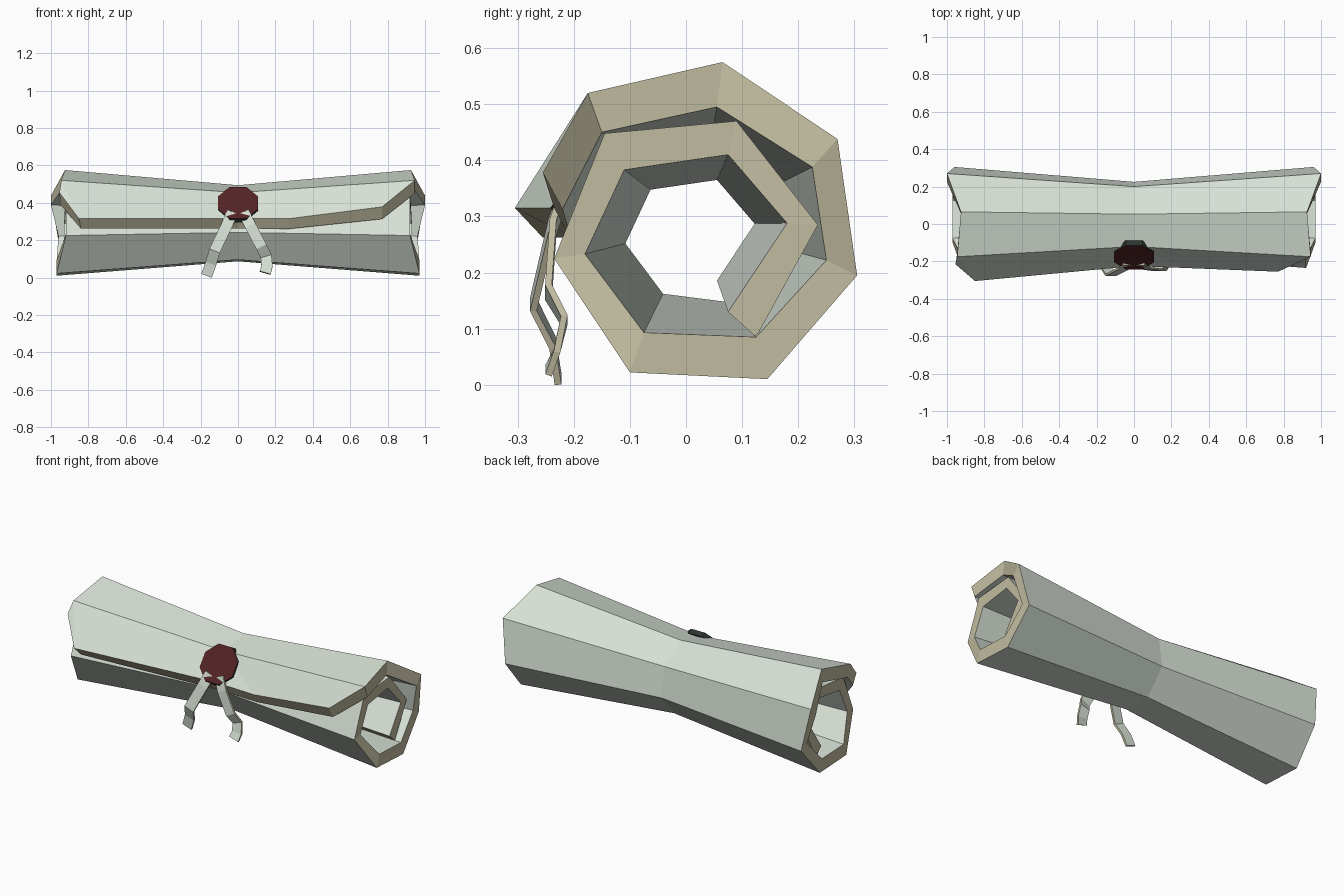
import bpy, bmesh, math
from mathutils import Vector, Matrix

if "Cube" in bpy.data.objects:
    bpy.data.objects.remove(bpy.data.objects["Cube"])


def material(name, rgb):
    m = bpy.data.materials.new(name)
    m.diffuse_color = (*rgb, 1)
    m.use_nodes = True
    m.node_tree.nodes["Principled BSDF"].inputs["Base Color"].default_value = m.diffuse_color
    return m


PAPER = material("pale_paper", (0.68, 0.75, 0.67))
EDGE = material("tan_paper_edge", (0.53, 0.50, 0.35))
WAX = material("dark_red_wax", (0.085, 0.017, 0.019))
RIM = material("dark_seal_rim", (0.025, 0.035, 0.032))


def finish(name, bm, mats):
    bmesh.ops.recalc_face_normals(bm, faces=bm.faces)
    me = bpy.data.meshes.new(name)
    bm.to_mesh(me)
    bm.free()
    for m in mats:
        me.materials.append(m)
    ob = bpy.data.objects.new(name, me)
    bpy.context.collection.objects.link(ob)
    return ob


# Spiral cross-section (y, z): outer and inner side of the sheet, end offsets in x
OUT = [(-.175, .52), (.065, .575), (.27, .438), (.305, .195), (.145, .01), (-.10, .022),
       (-.235, .225), (-.145, .448), (.09, .47), (.235, .285), (.125, .085)]
INN = [(-.15, .45), (.055, .495), (.225, .388), (.25, .222), (.125, .085), (-.075, .093),
       (-.18, .233), (-.11, .383), (.075, .41), (.18, .288), (.075, .13)]
END = [.945, .925, 1.0, .96, .97, .97, .92, .92, .92, .93, .93]
CY, CZ = .02, .285

bm = bmesh.new()


def row(i, p, waist):
    """Left, middle and right vertex of one lengthwise crease, pinched at the middle."""
    mid = (0, CY + (p[0] - CY) * waist, CZ + (p[1] - CZ) * waist)
    return [bm.verts.new(c) for c in ((-END[i], *p), mid, (END[i], *p))]


outer = [row(i, p, .72 if i < 7 else .69) for i, p in enumerate(OUT)]
inner = [row(i, p, .70 if i < 5 else .64) for i, p in enumerate(INN)]


def face(verts, mat):
    bm.faces.new(verts).material_index = mat


for i in range(len(OUT) - 1):
    for side in (outer, inner):
        for k in (0, 1):
            face((side[i][k], side[i][k + 1], side[i + 1][k + 1], side[i + 1][k]), 0)
    for k in (0, 2):
        face((outer[i][k], outer[i + 1][k], inner[i + 1][k], inner[i][k]), 1)
for k in (0, 1):
    face((outer[-1][k], outer[-1][k + 1], inner[-1][k + 1], inner[-1][k]), 1)

# Loose outer flap with its cut edge
TIP_OUT = [(-.955, -.215, .455), (-.85, -.305, .315), (0, -.225, .315),
           (.27, -.235, .315), (.77, -.255, .378)]
TIP_IN = [(-.95, -.19, .39), (-.84, -.255, .262), (0, -.20, .262),
          (.27, -.205, .26), (.77, -.22, .313)]
rims = []
for side, tips in ((outer, TIP_OUT), (inner, TIP_IN)):
    left, mid, right = side[0]
    t = [bm.verts.new(c) for c in tips]
    face((left, t[0], t[1]), 0)
    face((left, t[1], t[2], mid), 0)
    face((mid, t[2], t[3]), 0)
    face((mid, t[3], t[4], right), 0)
    rims.append([left, *t, right])
for a, b, c, d in zip(rims[0], rims[0][1:], rims[1][1:], rims[1]):
    face((a, b, c, d), 1)
finish("rolled_sheet", bm, [PAPER, EDGE])

# Wax seal lying on the flap
bm = bmesh.new()
tilt = math.atan2(.798, .603)
bmesh.ops.create_cone(bm, cap_ends=True, segments=8, radius1=.119, radius2=.115, depth=.03,
                      matrix=Matrix.Rotation(math.pi / 8, 4, 'Z'))
bm.normal_update()
for f in bm.faces:
    f.material_index = 0 if abs(f.normal.z) > .9 else 1
bm.transform(Matrix.Translation((0, -.166, .391)) @ Matrix.Rotation(tilt, 4, 'X'))
finish("wax_seal", bm, [WAX, RIM])


# Ribbon tails: a thin strip swept along a bent path
def ribbon(name, path, half=.03, thick=.012):
    bm = bmesh.new()
    rings = []
    for j, p in enumerate(path):
        a, b = Vector(path[max(j - 1, 0)]), Vector(path[min(j + 1, len(path) - 1)])
        d = (b - a).normalized()
        w = Vector((-d.z, 0, d.x)).normalized() * half
        n = d.cross(w).normalized() * thick / 2
        p = Vector(p)
        rings.append([bm.verts.new(p + s) for s in (w + n, -w + n, -w - n, w - n)])
    for r, s in zip(rings, rings[1:]):
        for k in range(4):
            f = bm.faces.new((r[k], r[(k + 1) % 4], s[(k + 1) % 4], s[k]))
            f.material_index = k % 2
    bm.faces.new(rings[0]).material_index = 1
    bm.faces.new(rings[-1]).material_index = 1
    finish(name, bm, [PAPER, EDGE])


ribbon("left_ribbon", [(-.03, -.215, .35), (-.06, -.24, .28), (-.125, -.272, .143),
                       (-.145, -.238, .075), (-.168, -.228, .01)])
ribbon("right_ribbon", [(.03, -.215, .35), (.065, -.237, .28), (.125, -.245, .165),
                        (.15, -.217, .115), (.155, -.23, .06), (.145, -.245, .025)])
